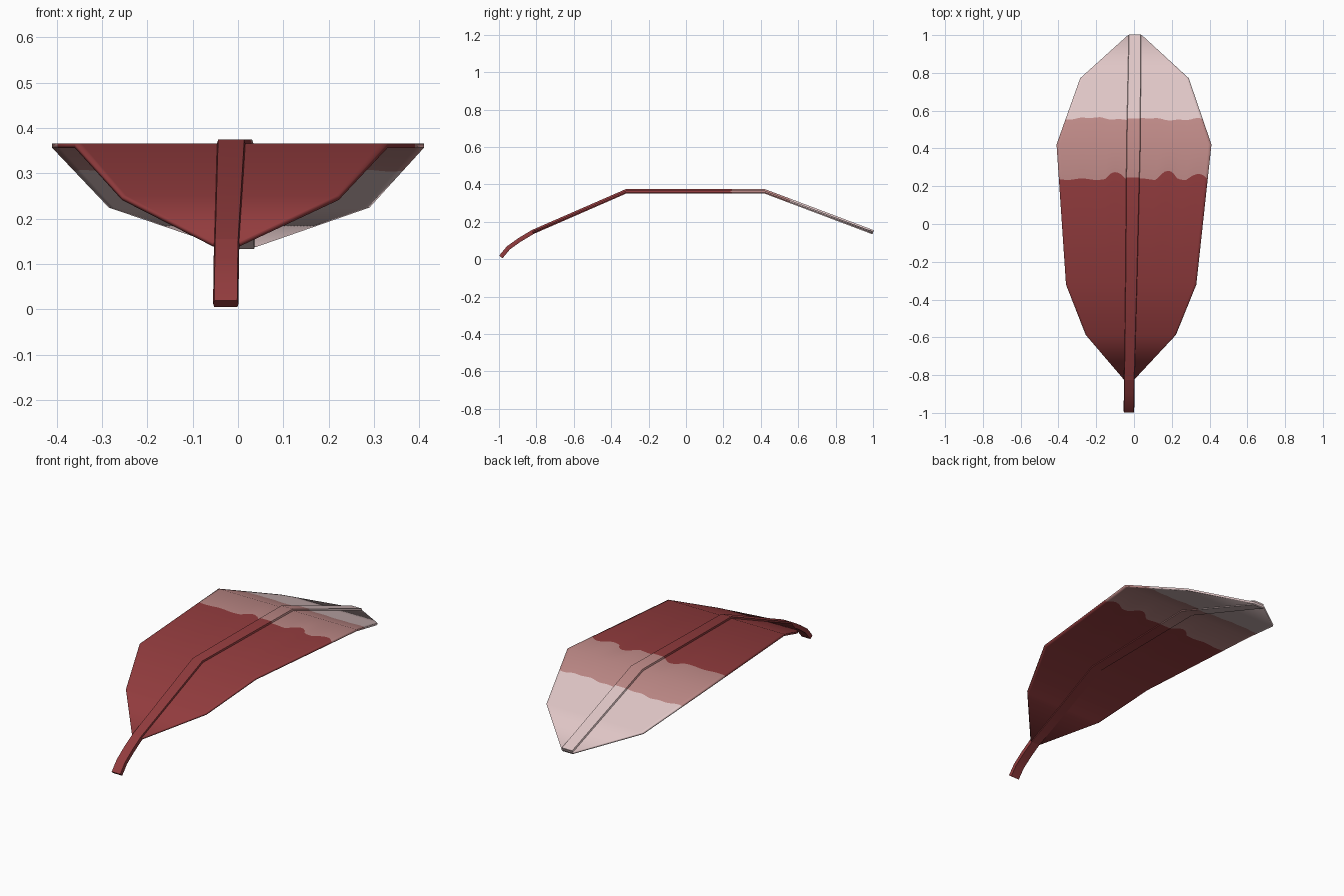
import bpy, bmesh, math
from mathutils import Vector

cube = bpy.data.objects.get("Cube")
if cube:
    bpy.data.objects.remove(cube)


def material(name, rgb):
    m = bpy.data.materials.new(name)
    m.use_nodes = True
    m.diffuse_color = (*rgb, 1)
    m.node_tree.nodes["Principled BSDF"].inputs["Base Color"].default_value = (*rgb, 1)
    return m


MATS = [material("deep red", (0.29, 0.045, 0.048)),
        material("dusty rose", (0.51, 0.25, 0.24)),
        material("pale pink", (0.75, 0.57, 0.57))]
BANDS = (0.245, 0.555)          # where the colours change along the leaf


def sample(points, y):
    """Linear interpolation through (y, value) pairs."""
    for (a, va), (b, vb) in zip(points, points[1:]):
        if y <= b:
            return va + (vb - va) * (y - a) / (b - a)
    return points[-1][1]


LEFT = [(-0.82, 0.003), (-0.59, 0.22), (-0.32, 0.33), (0.42, 0.41), (0.77, 0.29), (1, 0.04)]
RIGHT = [(-0.82, -0.055), (-0.58, -0.26), (-0.32, -0.36), (0.42, -0.41), (0.77, -0.285), (1, -0.03)]
HEIGHT = [(-0.99, 0.012), (-0.95, 0.06), (-0.89, 0.103), (-0.82, 0.145),
          (-0.32, 0.363), (0.42, 0.363), (1, 0.144)]
CENTRE = [(-1, -0.027), (-0.82, -0.025), (-0.32, -0.015), (0.42, -0.003), (1, 0.005)]
WIDTH = [(-1, 0.028), (-0.82, 0.028), (-0.32, 0.032), (0.42, 0.038), (1, 0.034)]


def finish(name, bm):
    bmesh.ops.recalc_face_normals(bm, faces=bm.faces)
    mesh = bpy.data.meshes.new(name)
    bm.to_mesh(mesh)
    bm.free()
    for m in MATS:
        mesh.materials.append(m)
    ob = bpy.data.objects.new(name, mesh)
    bpy.context.collection.objects.link(ob)
    bpy.ops.object.select_all(action="DESELECT")
    ob.select_set(True)
    bpy.context.view_layer.objects.active = ob
    bpy.ops.object.shade_smooth_by_angle(angle=math.radians(30))
    return ob


def band(y):
    return sum(y >= b - 0.001 for b in BANDS)


def ragged(x, y):
    """Uneven painted border between two colours."""
    if y == BANDS[0]:
        bumps = sum(h * max(0, 1 - ((x - c) / 0.055) ** 2)
                    for c, h in ((-0.095, 0.035), (0.175, 0.042), (0.335, 0.025)))
        return y - 0.008 + bumps + 0.004 * math.sin(x * 40)
    if y == BANDS[1]:
        return y - 0.01 * x + 0.005 * math.sin(x * 22) + 0.003 * math.sin(x * 61)
    return y


# Blade: folded sheet in rows, coloured by row
ROWS = [-0.82, -0.585, -0.32, BANDS[0], 0.42, BANDS[1], 0.77, 1]
COLS = 48
bm = bmesh.new()
grid = []
for y in ROWS:
    line = []
    for i in range(COLS + 1):
        t = i / COLS
        x = sample(RIGHT, y) * (1 - t) + sample(LEFT, y) * t
        yy = ragged(x, y)
        x = sample(RIGHT, yy) * (1 - t) + sample(LEFT, yy) * t
        line.append(bm.verts.new((x, yy, sample(HEIGHT, yy) - 0.002)))
    grid.append(line)
for y, a, b in zip(ROWS, grid, grid[1:]):
    for i in range(COLS):
        f = bm.faces.new((a[i], a[i + 1], b[i + 1], b[i]))
        f.material_index = band(y)
blade = finish("leaf_blade", bm)
thick = blade.modifiers.new("thickness", "SOLIDIFY")
thick.thickness = 0.01
thick.offset = 0


# Stem and midrib: flattened six-sided bars following the fold
def bar(name, stations):
    bm = bmesh.new()
    rings = []
    for y in stations:
        d = 0.015
        low, high = max(y - d, -0.99), min(y + d, 1)
        slope = Vector((0, high - low, sample(HEIGHT, high) - sample(HEIGHT, low))).normalized()
        up = Vector((0, -slope.z, slope.y))
        w = sample(WIDTH, y)
        mid = Vector((sample(CENTRE, y), y, sample(HEIGHT, y)))
        section = [(-1, 0), (-0.9, 1), (0.9, 1), (1, 0), (0.9, -1), (-0.9, -1)]
        rings.append([bm.verts.new(mid + Vector((u * w, 0, 0)) + up * v * 0.0115)
                      for u, v in section])
    for y, a, b in zip(stations, rings, rings[1:]):
        for i in range(6):
            j = (i + 1) % 6
            bm.faces.new((a[i], a[j], b[j], b[i])).material_index = band(y)
    bm.faces.new(rings[0])
    bm.faces.new(rings[-1]).material_index = band(stations[-1])
    finish(name, bm)


bar("stem", [-0.99, -0.95, -0.89, -0.82])
bar("midrib", [-0.82, -0.32, BANDS[0], 0.42, BANDS[1], 0.77, 1])
